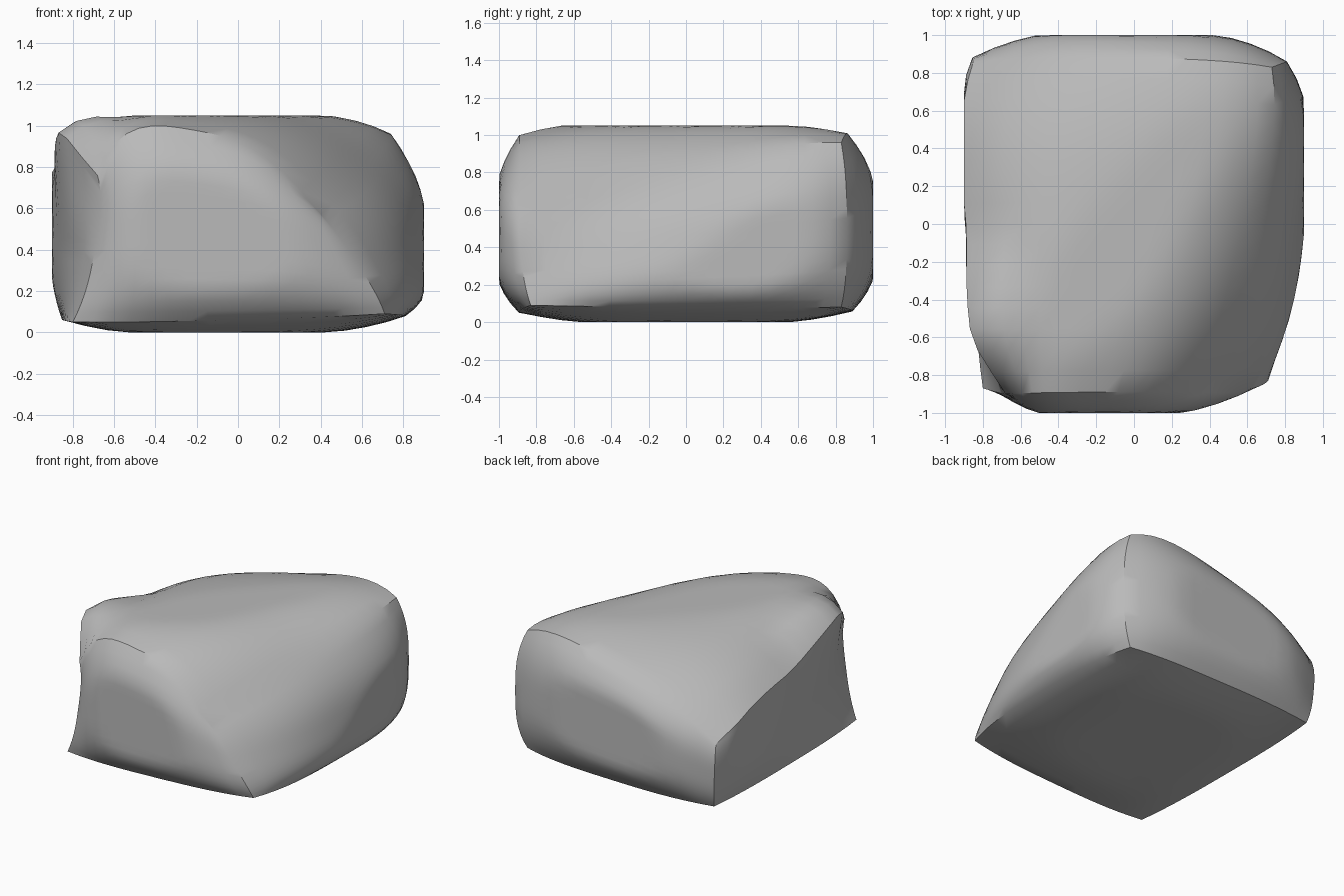
import bpy, bmesh, math
from mathutils import Vector
from itertools import product

cube = bpy.data.objects.get("Cube")
if cube:
    bpy.data.objects.remove(cube, do_unlink=True)

# Control points on the boulder: corners, edge middles and face middles,
# ordered by (side in x, side in y, side in z)
L, M, R = -1, 0, 1
control = {
    (L, L, L): (-.80, -.87, .05), (M, L, L): (-.05, -.89, .06), (R, L, L): (.71, -.83, .09),
    (L, M, L): (-.85, 0, .06), (M, M, L): (0, 0, -.02), (R, M, L): (.81, 0, .08),
    (L, R, L): (-.82, .84, .06), (M, R, L): (0, .89, .06), (R, R, L): (.73, .83, .08),
    (L, L, M): (-.69, -.9, .42), (M, L, M): (-.12, -1.03, .48), (R, L, M): (.58, -.88, .33),
    (L, M, M): (-.89, .05, .42), (R, M, M): (.89, .05, .42),
    (L, R, M): (-.85, .88, .3), (M, R, M): (0, 1.03, .5), (R, R, M): (.81, .86, .5),
    (L, L, R): (-.68, -.9, .76), (M, L, R): (-.22, -.89, .98), (R, L, R): (.40, -.89, .57),
    (L, M, R): (-.89, 0, .79), (M, M, R): (-.1, 0, 1.06), (R, M, R): (.66, 0, .84),
    (L, R, R): (-.85, .86, .54), (M, R, R): (-.02, .88, .92), (R, R, R): (.73, .83, .96),
}
# Flat worn planes that limit the bulges
LOW, HIGH = (-.9, -1, 0), (.9, 1, 1.05)


def weights(t):
    """Blend of low, middle and high control points, flat in the middle."""
    p = abs(t) ** 3
    return {L: (p - t) / 2, M: 1 - p, R: (p + t) / 2}


def clamp(v, low=0, high=1):
    return min(high, max(low, v))


def bulge(co):
    wx, wy, wz = map(weights, co)
    total = Vector()
    for key, point in control.items():
        total += Vector(point) * (wx[key[0]] * wy[key[1]] * wz[key[2]])
    return total


def knob(p):
    """Raise the front left shoulder above the worn corner beside it."""
    dx = (p.x + .81) / .27
    dy = (p.y + .62) / (.28 if p.y < -.62 else .6)
    lift = max(0, 1 - math.hypot(dx, dy)) * clamp((p.z - .4) / .35)
    return p + Vector((-.07, 0, .16)) * lift


def wear(p):
    return Vector(clamp(v, a, b) for v, a, b in zip(p, LOW, HIGH))


# Boulder surface: a gridded cube shaped by the control points
STEPS = 16
bm = bmesh.new()
for axis, side in product(range(3), (L, R)):
    grid = {}
    for i, j in product(range(STEPS + 1), repeat=2):
        co = [2 * i / STEPS - 1, 2 * j / STEPS - 1]
        co.insert(axis, side)
        grid[i, j] = bm.verts.new(wear(knob(bulge(co))))
    for i, j in product(range(STEPS), repeat=2):
        bm.faces.new((grid[i, j], grid[i + 1, j], grid[i + 1, j + 1], grid[i, j + 1]))
bmesh.ops.remove_doubles(bm, verts=bm.verts, dist=.0005)
bmesh.ops.recalc_face_normals(bm, faces=bm.faces)

mesh = bpy.data.meshes.new("boulder")
bm.to_mesh(mesh)
bm.free()
boulder = bpy.data.objects.new("boulder", mesh)
bpy.context.collection.objects.link(boulder)

# Stone colour
stone = bpy.data.materials.new("grey stone")
stone.use_nodes = True
colour = (.49, .49, .49, 1)
stone.diffuse_color = colour
stone.node_tree.nodes["Principled BSDF"].inputs["Base Color"].default_value = colour
mesh.materials.append(stone)

# Smooth sides with crisp ridges
bpy.ops.object.select_all(action="DESELECT")
boulder.select_set(True)
bpy.context.view_layer.objects.active = boulder
bpy.ops.object.shade_smooth_by_angle(angle=math.radians(32))
